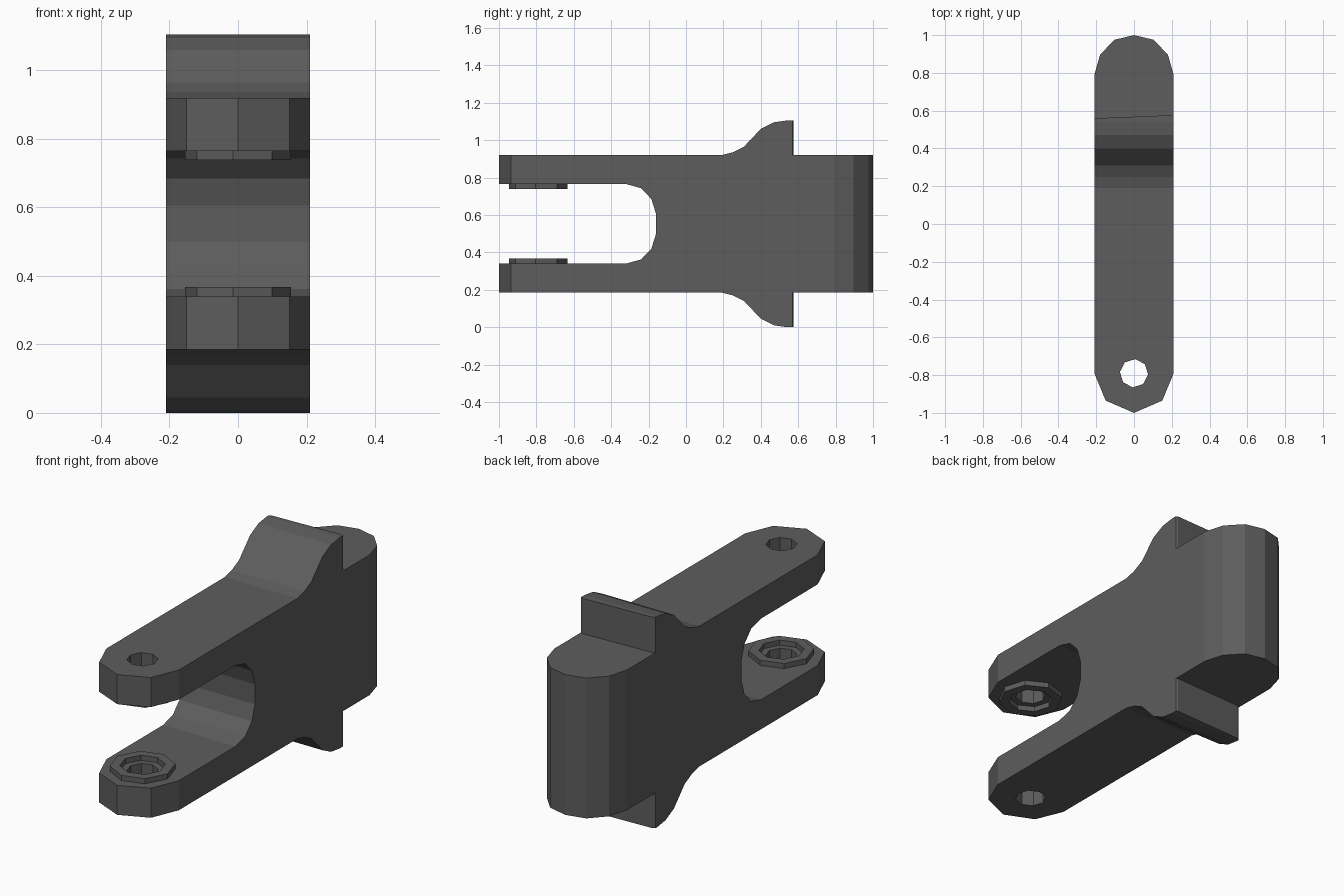
import bpy, bmesh, math
from mathutils import Vector

if "Cube" in bpy.data.objects:
    bpy.data.objects.remove(bpy.data.objects["Cube"])

MID_Z = 0.5525          # mirror plane between the two arms
PIN_Y = -0.79           # pin hole centre
TURN = math.radians(-95.5)

dark = bpy.data.materials.new("dark_grey")
dark.diffuse_color = (0.11, 0.11, 0.11, 1)
dark.use_nodes = True
dark.node_tree.nodes["Principled BSDF"].inputs["Base Color"].default_value = dark.diffuse_color


def prism(name, outline, direction, to_point):
    """Extrude a 2D outline along direction; to_point maps 2D to 3D."""
    bm = bmesh.new()
    face = bm.faces.new([bm.verts.new(to_point(*p)) for p in outline])
    new = bmesh.ops.extrude_face_region(bm, geom=[face])["geom"]
    verts = [g for g in new if isinstance(g, bmesh.types.BMVert)]
    bmesh.ops.translate(bm, verts=verts, vec=Vector(direction))
    bmesh.ops.recalc_face_normals(bm, faces=bm.faces)
    mesh = bpy.data.meshes.new(name)
    bm.to_mesh(mesh)
    bm.free()
    mesh.materials.append(dark)
    obj = bpy.data.objects.new(name, mesh)
    bpy.context.collection.objects.link(obj)
    return obj


def plan_prism(name, outline, z0, z1):
    return prism(name, outline, (0, 0, z1 - z0), lambda x, y: (x, y, z0))


def octagon(radius):
    return [(radius * math.cos(TURN + i * math.pi / 4),
             PIN_Y + radius * math.sin(TURN + i * math.pi / 4)) for i in range(8)]


def boolean(target, cutter, operation):
    mod = target.modifiers.new("cut", 'BOOLEAN')
    mod.operation = operation
    mod.solver = 'EXACT'
    mod.object = cutter
    bpy.context.view_layer.objects.active = target
    bpy.ops.object.modifier_apply(modifier=mod.name)
    bpy.data.objects.remove(cutter)


# Forked body: side profile, upper half mirrored to the lower half
outer = [(-1.05, 0.92), (0.19, 0.92), (0.25, 0.935), (0.31, 0.965), (0.40, 1.06),
         (0.47, 1.095), (0.54, 1.105), (1.05, 1.105)]
slot = [(-0.16, 0.605), (-0.185, 0.685), (-0.24, 0.743), (-0.32, 0.765), (-1.05, 0.765)]
upper = slot + outer
lower = [(y, 2 * MID_Z - z) for y, z in reversed(upper)]
body = prism("fork_body", upper + lower, (0.6, 0, 0), lambda y, z: (-0.3, y, z))

# Rounded plan outline trims the sides and both ends
right = [(0.15, -0.935), (0.21, -0.79), (0.21, 0.79), (0.18, 0.895), (0.105, 0.975)]
plan = [(0, -1)] + right + [(0, 1)] + [(-x, y) for x, y in reversed(right)]
boolean(body, plan_prism("plan_trim", plan, -0.2, 1.3), 'INTERSECT')

# Slightly skewed back faces of the stop fins
behind_fin = [(-0.25, 0.525), (-0.195, 0.56), (0.2, 0.576), (0.25, 0.545),
              (0.25, 1.1), (-0.25, 1.1)]
for z0, z1 in ((0.92, 1.3), (-0.2, 0.185)):
    boolean(body, plan_prism("fin_trim", behind_fin, z0, z1), 'DIFFERENCE')

# Pin hole through both arms
boolean(body, plan_prism("pin_trim", octagon(0.075), -0.2, 1.3), 'DIFFERENCE')

# Raised rings on the inner faces of the arms
for name, z0, z1 in (("lower_ring", 0.34, 0.367), ("upper_ring", 0.738, 0.765)):
    ring = plan_prism(name, octagon(0.156), z0, z1)
    boolean(ring, plan_prism("ring_trim", octagon(0.108), z0 - 0.1, z1 + 0.1), 'DIFFERENCE')
